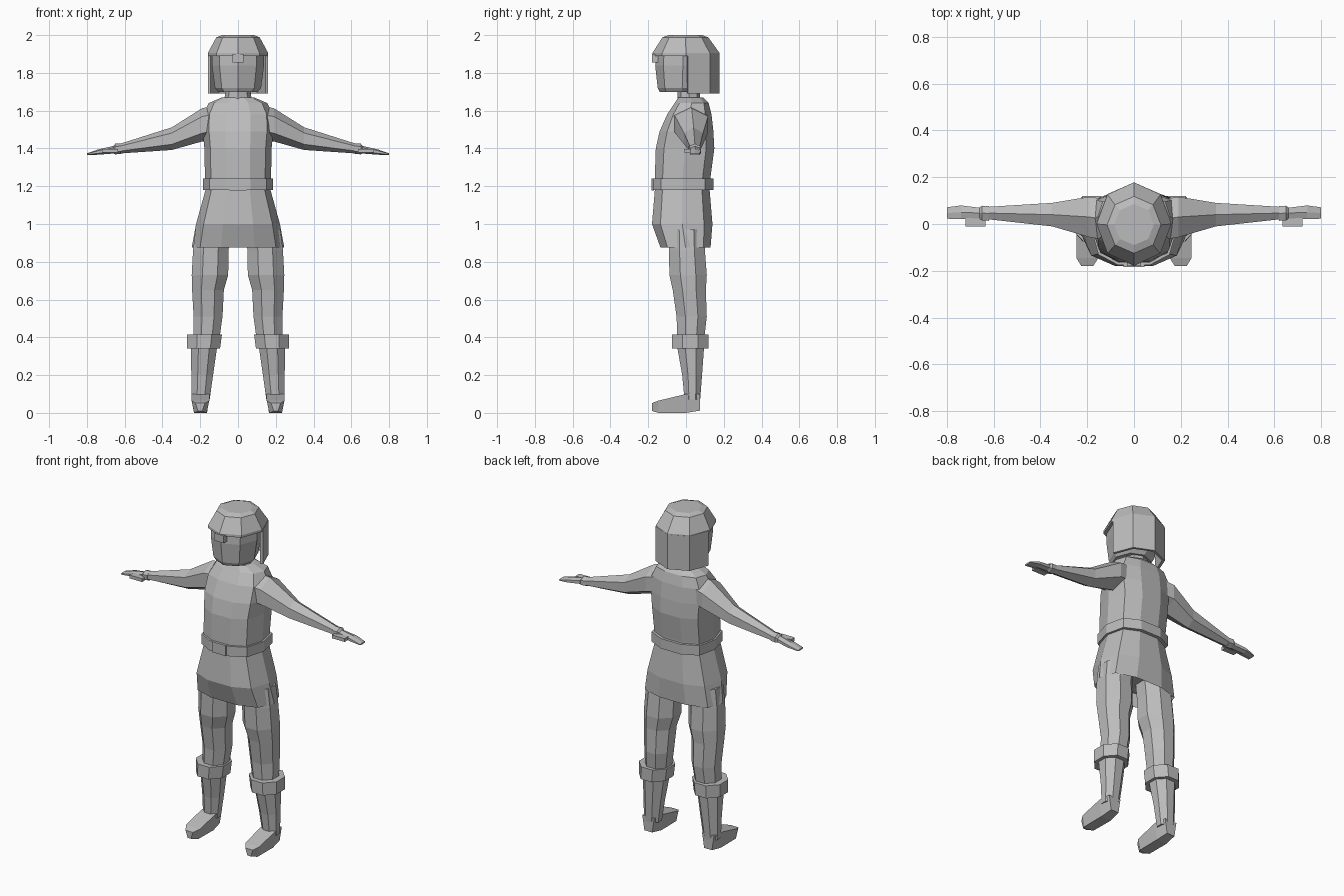
import bpy, bmesh, math

if "Cube" in bpy.data.objects:
    bpy.data.objects.remove(bpy.data.objects["Cube"])

grey = bpy.data.materials.new("plain grey")
grey.diffuse_color = (0.5, 0.5, 0.5, 1)
grey.use_nodes = True
grey.node_tree.nodes["Principled BSDF"].inputs["Base Color"].default_value = grey.diffuse_color


def loft(name, rings, closed=True, caps=True, mirror=False, thickness=0):
    """Skin a list of point rings into one flat-shaded object."""
    bm = bmesh.new()
    vs = [[bm.verts.new(p) for p in r] for r in rings]
    n = len(rings[0])
    for a, b in zip(vs, vs[1:]):
        for i in range(n if closed else n - 1):
            j = (i + 1) % n
            bm.faces.new((a[i], a[j], b[j], b[i]))
    if caps:
        bm.faces.new(vs[0])
        bm.faces.new(vs[-1])
    bmesh.ops.recalc_face_normals(bm, faces=bm.faces)
    me = bpy.data.meshes.new(name)
    bm.to_mesh(me)
    bm.free()
    me.materials.append(grey)
    ob = bpy.data.objects.new(name, me)
    bpy.context.collection.objects.link(ob)
    if mirror:
        ob.modifiers.new("Mirror", 'MIRROR')
    if thickness:
        m = ob.modifiers.new("Solidify", 'SOLIDIFY')
        m.thickness = thickness
        m.offset = 0
    return ob


def arc(n, start=0.0, sweep=360.0, full=True):
    k = n if full else n - 1
    return [(math.cos(math.radians(start + sweep * i / k)),
             math.sin(math.radians(start + sweep * i / k))) for i in range(n)]


def oval(z, x0, x1, y0, y1, shape):
    """Horizontal ring fitted into the given extents."""
    return [((x0 + x1) / 2 + u * (x1 - x0) / 2,
             (y0 + y1) / 2 + v * (y1 - y0) / 2, z) for u, v in shape]


def box(name, x0, x1, y0, y1, z0, z1, mirror=False):
    sq = [(-1, -1), (1, -1), (1, 1), (-1, 1)]
    return loft(name, [oval(z, x0, x1, y0, y1, sq) for z in (z0, z1)], mirror=mirror)


OCT = arc(8)                                             # corners front and back
FLAT = [(u / math.cos(math.pi / 8), v / math.cos(math.pi / 8))
        for u, v in arc(8, 22.5)]                        # flat front and back
BODY = [(-.36, -1), (.36, -1), (.82, -.72), (1, 0), (.86, .72),
        (.36, 1), (-.36, 1), (-.86, .72), (-1, 0), (-.82, -.72)]

# tunic: recessed underside, flared skirt, chest and sloping shoulders
tunic = [(.95, .20, -.12, .11), (.875, .245, -.135, .13), (1.0, .222, -.18, .14),
         (1.18, .172, -.165, .125), (1.25, .175, -.165, .13), (1.40, .178, -.16, .15),
         (1.49, .187, -.14, .145), (1.58, .185, -.10, .135), (1.64, .155, -.06, .12),
         (1.67, .085, -.04, .09)]
loft("tunic", [oval(z, -w, w, f, b, BODY) for z, w, f, b in tunic])

# belt and buckle
loft("belt", [oval(z, -.185, .185, -.176, .145, BODY) for z in (1.18, 1.24)])
box("buckle", -.045, .045, -.183, -.17, 1.178, 1.242)

# neck and head
loft("neck", [oval(z, -w, w, -.045, .075, OCT)
              for z, w in ((1.64, .085), (1.675, .07), (1.73, .065))])
loft("head", [oval(z, -w, w, f, b, OCT) for z, w, f, b in
              ((1.70, .105, -.14, .09), (1.72, .122, -.15, .11),
               (1.84, .138, -.163, .13), (1.91, .138, -.158, .13))])

# helmet crown, nose guard and the curtain round the back of the head
loft("helmet_crown", [oval(z, -w, w, f, b, OCT) for z, w, f, b in
                      ((1.89, .16, -.178, .178), (1.905, .16, -.178, .178),
                       (1.988, .115, -.125, .118), (2.0, .085, -.09, .085))])
box("nose_guard", -.03, .03, -.18, -.145, 1.855, 1.90)
curtain = arc(5, 0, 180, False)
loft("helmet_curtain", [[(u * .152, .008 + v * .162, z) for u, v in curtain]
                        for z in (1.69, 1.9)], closed=False, caps=False, thickness=.016)

# arms: six-sided, with a wrist bump and a thin flat hand
arm = [(.10, .015, 1.54, .10, .09), (.19, .03, 1.525, .10, .088),
       (.35, .04, 1.452, .058, .06), (.63, .047, 1.398, .03, .025)]
hand = [(.62, .045, 1.398, .036, .028), (.65, .047, 1.397, .036, .028),
        (.66, .047, 1.393, .026, .02), (.74, .05, 1.381, .034, .014),
        (.80, .047, 1.369, .028, .005)]
for name, path in (("arm", arm), ("hand", hand)):
    loft(name, [[(x, y + u * ry, z + v * rz) for u, v in arc(6, 90)]
                for x, y, z, ry, rz in path], mirror=True)
box("thumb", .635, .72, -.01, .025, 1.378, 1.398, mirror=True)

# legs, boot cuffs and boots
leg = [(.97, .04, .225, -.09, .095), (.86, .05, .238, -.09, .10),
       (.73, .052, .245, -.088, .11), (.65, .075, .243, -.07, .105),
       (.51, .082, .235, -.05, .11), (.38, .10, .235, -.045, .095)]
boot = [(.40, .10, .25, -.05, .10), (.34, .112, .25, -.045, .095),
        (.20, .132, .247, -.02, .085), (.07, .15, .245, -.008, .075)]
for name, path in (("leg", leg), ("boot_shaft", boot)):
    loft(name, [oval(*p, FLAT) for p in path], mirror=True)
loft("boot_cuff", [oval(z, x0, .27, -.075, .12, FLAT)
                   for z, x0 in ((.34, .095), (.415, .085))], mirror=True)
foot = [(.075, .16, .24, .012, .10), (0, .15, .247, 0, .10),
        (-.145, .152, .246, 0, .065), (-.18, .175, .225, .01, .052)]
loft("boot_foot", [[(a + .014, y, lo), (b - .014, y, lo), (b, y, hi), (a, y, hi)]
                   for y, a, b, lo, hi in foot], mirror=True)
